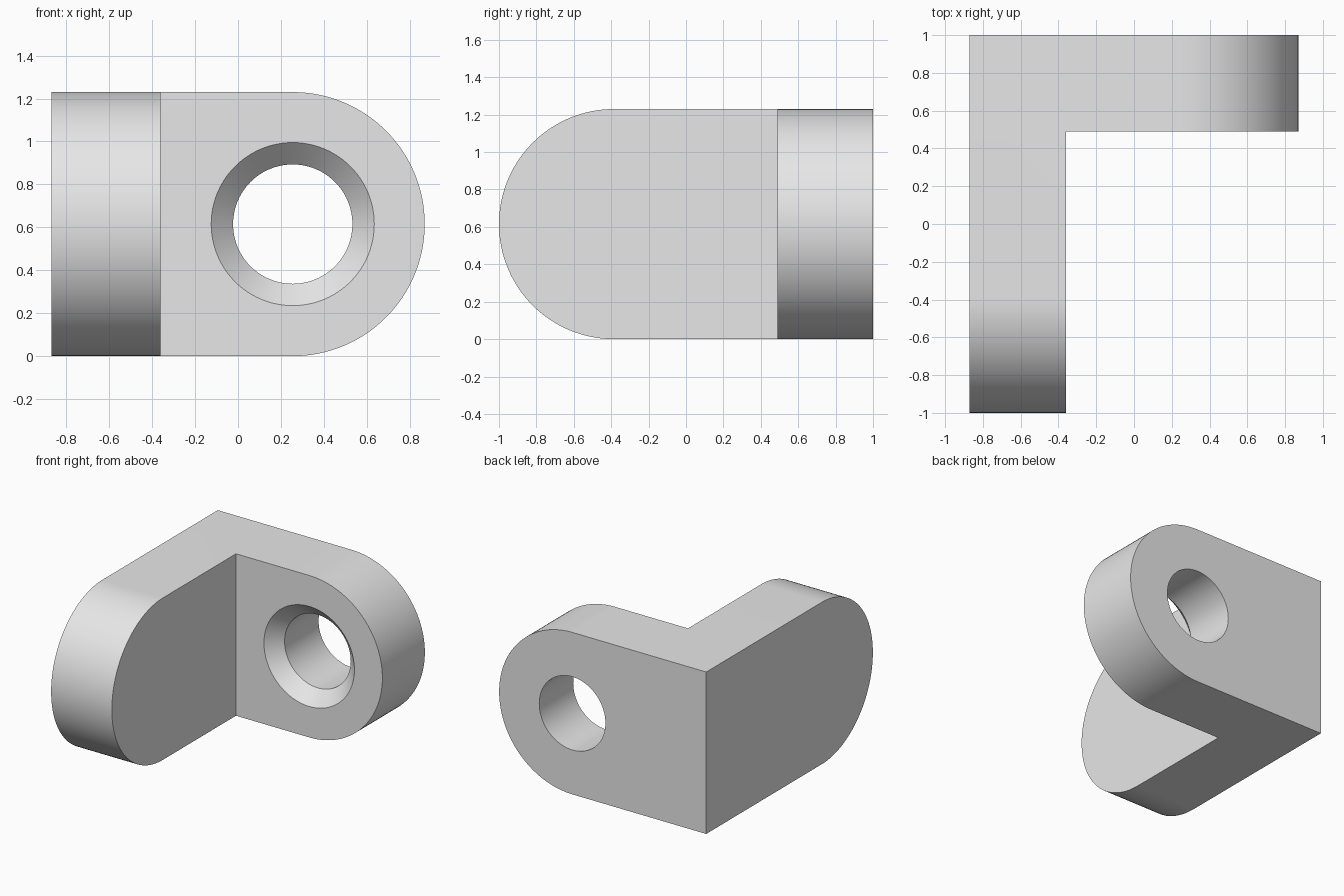
import bpy, bmesh, math
from mathutils import Matrix, Vector

if "Cube" in bpy.data.objects:
    bpy.data.objects.remove(bpy.data.objects["Cube"])

W, L, H, T = 0.87, 1.0, 1.23, 0.51   # half width, half depth, height, thickness
R = H / 2                            # radius of the rounded ends
HOLE, SINK = 0.278, 0.38             # bore and countersink radii

grey = bpy.data.materials.new("light_grey")
grey.use_nodes = True
grey.diffuse_color = (0.8, 0.8, 0.8, 1)
grey.node_tree.nodes["Principled BSDF"].inputs["Base Color"].default_value = (0.8, 0.8, 0.8, 1)


def make_object(name, bm):
    bmesh.ops.recalc_face_normals(bm, faces=bm.faces)
    mesh = bpy.data.meshes.new(name)
    bm.to_mesh(mesh)
    bm.free()
    mesh.materials.append(grey)
    obj = bpy.data.objects.new(name, mesh)
    bpy.context.collection.objects.link(obj)
    return obj


def hole_cutter(name, centre, direction):
    """Revolved bore with a 45 degree countersink opening at the inner face."""
    depth, over = SINK - HOLE, 0.02
    profile = [(0, -over), (SINK + over, -over), (HOLE, depth), (HOLE, T + 0.1), (0, T + 0.1)]
    bm = bmesh.new()
    verts = [bm.verts.new((r, 0, d)) for r, d in profile]
    edges = [bm.edges.new(pair) for pair in zip(verts, verts[1:])]
    bmesh.ops.spin(bm, geom=verts + edges, axis=(0, 0, 1), cent=(0, 0, 0),
                   angle=math.tau, steps=96)
    bmesh.ops.remove_doubles(bm, verts=bm.verts, dist=1e-4)
    turn = Vector(direction).to_track_quat("Z", "Y").to_matrix().to_4x4()
    bm.transform(Matrix.Translation(centre) @ turn)
    cutter = make_object(name, bm)
    cutter.hide_render = True
    return cutter


# L-shaped bracket body
bm = bmesh.new()
plan = [(-W, -L), (T - W, -L), (T - W, L - T), (W, L - T), (W, L), (-W, L)]
base = bm.faces.new([bm.verts.new((x, y, 0)) for x, y in plan])
top = bmesh.ops.extrude_face_region(bm, geom=[base])["geom"]
bmesh.ops.translate(bm, vec=(0, 0, H), verts=[v for v in top if isinstance(v, bmesh.types.BMVert)])

# Round off the free end of each arm
ends = [e for e in bm.edges
        if all(abs(v.co.y + L) < 1e-4 for v in e.verts) and abs(e.verts[0].co.z - e.verts[1].co.z) < 1e-4
        or all(abs(v.co.x - W) < 1e-4 for v in e.verts) and abs(e.verts[0].co.z - e.verts[1].co.z) < 1e-4]
bmesh.ops.bevel(bm, geom=ends, offset=R - 1e-4, segments=32, profile=0.5, affect="EDGES")
bmesh.ops.remove_doubles(bm, verts=bm.verts, dist=5e-4)
bracket = make_object("corner_bracket", bm)

# Countersunk screw holes, opening on the inner faces
cutters = [hole_cutter("back_arm_hole", (W - R, L - T, R), (0, 1, 0)),
           hole_cutter("side_arm_hole", (T - W, R - L, R), (-1, 0, 0))]
bpy.context.view_layer.objects.active = bracket
for cutter in cutters:
    mod = bracket.modifiers.new(cutter.name, "BOOLEAN")
    mod.operation, mod.solver, mod.object = "DIFFERENCE", "EXACT", cutter
    bpy.ops.object.modifier_apply(modifier=mod.name)
    bpy.data.objects.remove(cutter)

# Smooth curved faces, keep hard edges
bpy.ops.object.select_all(action="DESELECT")
bracket.select_set(True)
bpy.ops.object.shade_smooth_by_angle(angle=math.radians(30))
